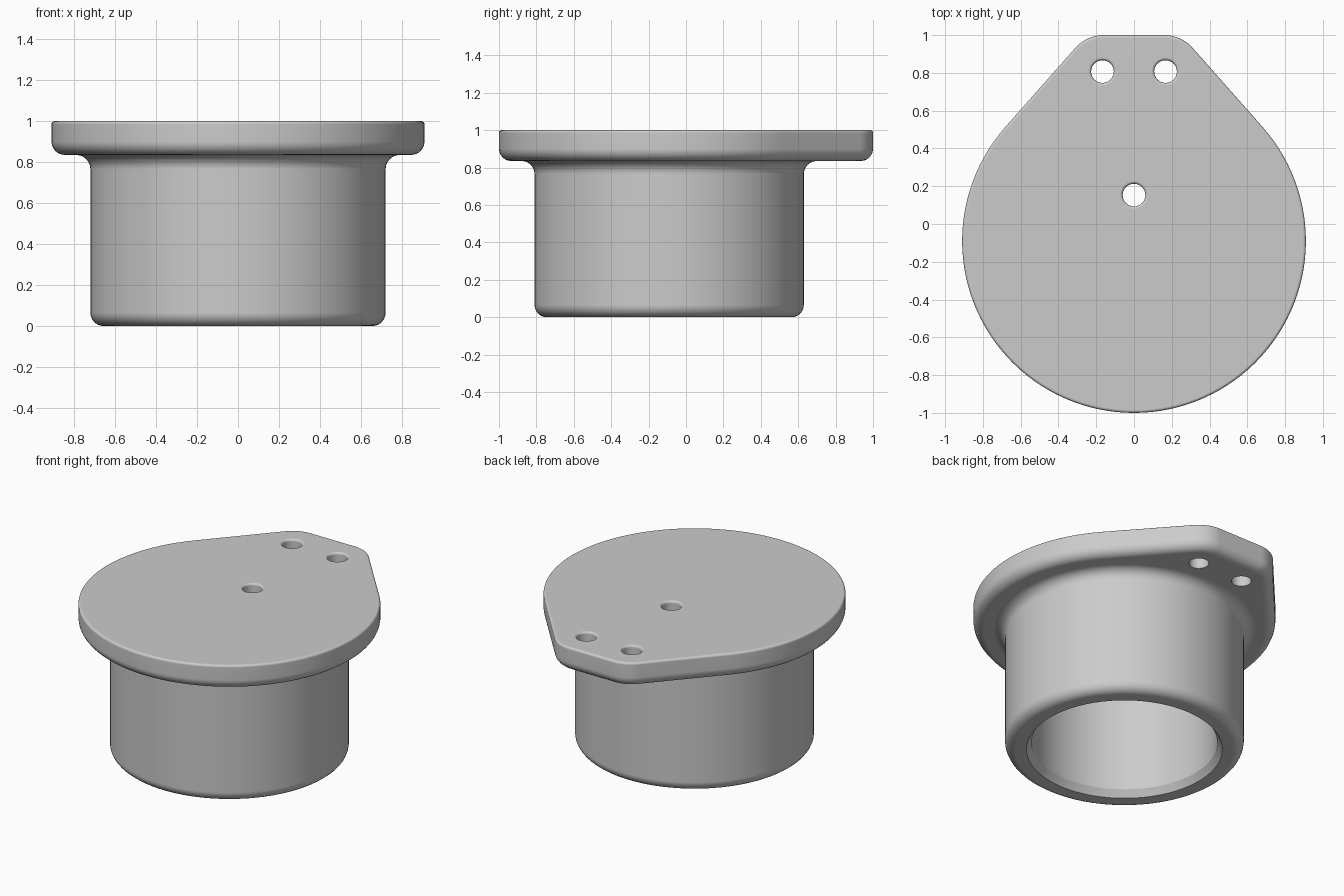
import bpy, bmesh
from math import sin, cos, pi, radians

if "Cube" in bpy.data.objects:
    bpy.data.objects.remove(bpy.data.objects["Cube"])

CY = -0.09          # y of the cup and flange axis
R_FLANGE = 0.91
R_CUP = 0.72
Z_UNDER = 0.835     # underside of the flange
ROUND = 0.065

grey = bpy.data.materials.new("light grey")
grey.use_nodes = True
grey.diffuse_color = (0.6, 0.6, 0.6, 1)
grey.node_tree.nodes["Principled BSDF"].inputs["Base Color"].default_value = (0.6, 0.6, 0.6, 1)


def arc(cx, cy, r, a0, a1, n):
    """Points on an arc, angles in degrees."""
    return [(cx + r * cos(radians(a0 + (a1 - a0) * i / n)),
             cy + r * sin(radians(a0 + (a1 - a0) * i / n))) for i in range(n + 1)]


def loft(name, rings):
    """Closed solid through equally long rings of 3D points."""
    bm = bmesh.new()
    loops = [[bm.verts.new(p) for p in ring] for ring in rings]
    n = len(loops[0])
    for a, b in zip(loops, loops[1:]):
        for i in range(n):
            j = (i + 1) % n
            bm.faces.new((a[i], a[j], b[j], b[i]))
    bm.faces.new(loops[0][::-1])
    bm.faces.new(loops[-1])
    bmesh.ops.recalc_face_normals(bm, faces=bm.faces)
    mesh = bpy.data.meshes.new(name)
    bm.to_mesh(mesh)
    bm.free()
    mesh.materials.append(grey)
    obj = bpy.data.objects.new(name, mesh)
    bpy.context.collection.objects.link(obj)
    return obj


def lathe(name, profile, cx, cy, n):
    """Solid of revolution from (radius, z) points."""
    return loft(name, [[(cx + r * cos(2 * pi * i / n), cy + r * sin(2 * pi * i / n), z)
                        for i in range(n)] for r, z in profile])


def combine(target, other, operation):
    mod = target.modifiers.new("combine", "BOOLEAN")
    mod.operation = operation
    mod.solver = "EXACT"
    mod.object = other
    bpy.context.view_layer.objects.active = target
    bpy.ops.object.modifier_apply(modifier=mod.name)
    bpy.data.objects.remove(other)


def outline(inset):
    """Teardrop: large circle with tangent sides up to a rounded flat tab."""
    side = 41.5         # direction of the tangent side's normal
    corner = 0.2
    nx, ny = cos(radians(side)), sin(radians(side))
    ky = 1 - corner
    kx = (R_FLANGE - corner - (ky - CY) * ny) / nx
    return (arc(kx, ky, corner - inset, side, 90, 10)
            + arc(-kx, ky, corner - inset, 90, 180 - side, 10)
            + arc(0, CY, R_FLANGE - inset, 180 - side, 360 + side, 88))


# Flange: rounded lower edge, slightly eased top edge
edge = [(ROUND - r, z) for r, z in arc(0, Z_UNDER + ROUND, ROUND, -90, 0, 6)]
edge += [(0.015 - r, z) for r, z in arc(0, 0.985, 0.015, 0, 90, 4)]
body = loft("flanged_cup", [[(x, y, z) for x, y in outline(inset)] for inset, z in edge])

# Cup with rounded foot and fillet into the flange
fillet = 0.07
profile = arc(R_CUP - ROUND, ROUND, ROUND, -90, 0, 6)
profile += arc(R_CUP + fillet, Z_UNDER - fillet, fillet, 180, 90, 6)
profile += [(R_CUP + fillet, 0.9)]
combine(body, lathe("cup", profile, 0, CY, 96), "UNION")

# Open cavity with chamfered mouth
cavity = [(0.62, -0.045), (0.59, 0), (0.56, 0.045), (0.56, Z_UNDER)]
combine(body, lathe("cavity_cutter", cavity, 0, CY, 96), "DIFFERENCE")

# Bolt holes, eased at the top
hole = [(0.06, 0.7)] + [(0.075 + r, z) for r, z in arc(0, 0.985, 0.015, 180, 90, 4)] + [(0.075, 1.1)]
for x, y in ((0, 0.153), (-0.167, 0.807), (0.167, 0.807)):
    combine(body, lathe("hole_cutter", hole, x, y, 32), "DIFFERENCE")

# Shading
bpy.ops.object.select_all(action="DESELECT")
body.select_set(True)
bpy.context.view_layer.objects.active = body
bpy.ops.object.shade_smooth_by_angle(angle=radians(30))
weighted = body.modifiers.new("weighted_normals", "WEIGHTED_NORMAL")
weighted.keep_sharp = True
